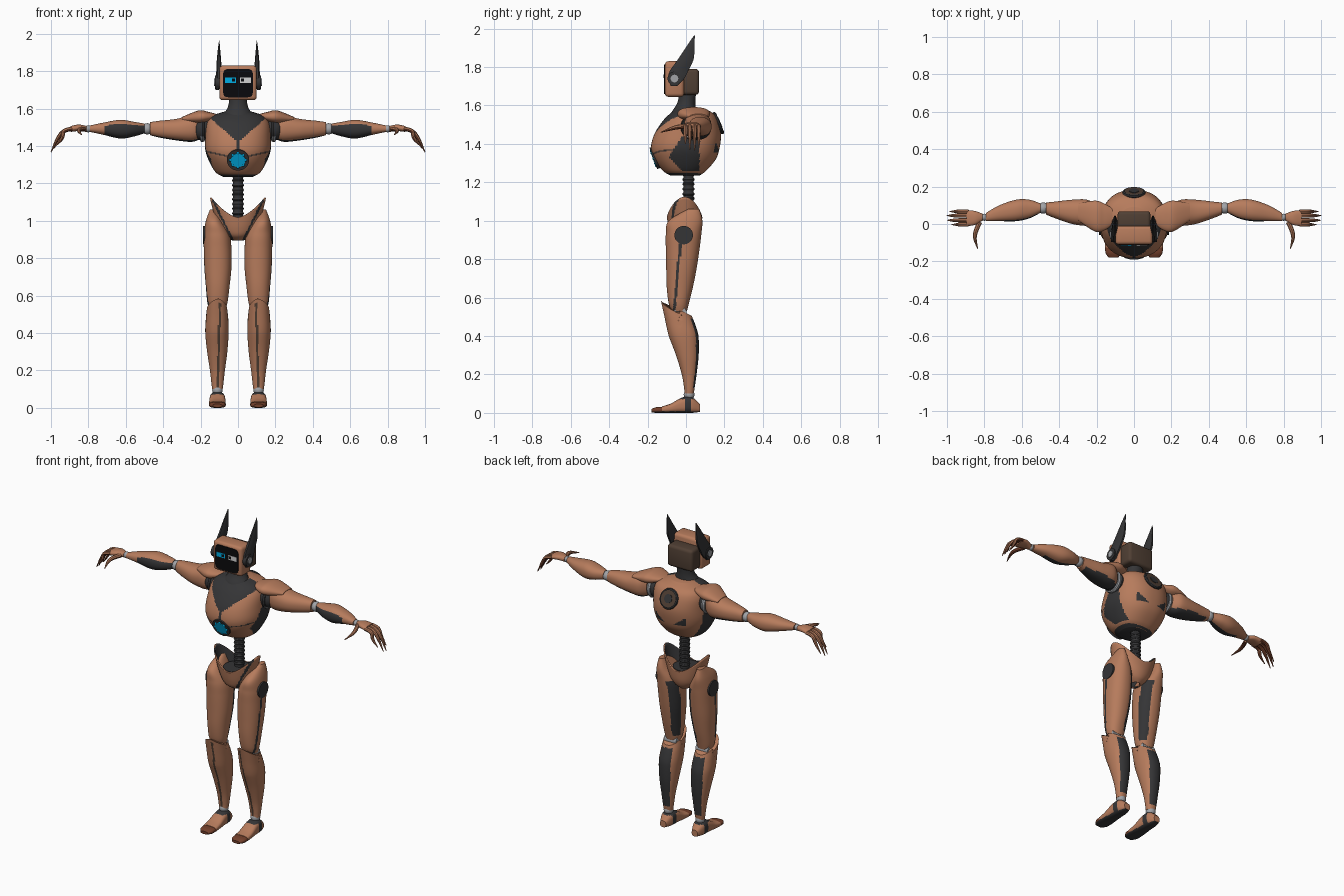
import bpy, bmesh, math
from mathutils import Vector, Matrix

if "Cube" in bpy.data.objects:
    bpy.data.objects.remove(bpy.data.objects["Cube"])

COLOURS = {"copper": (.47, .20, .108), "dark_grey": (.035, .035, .037), "black": (.003, .003, .004), "blue": (0, .42, .78),
           "light_grey": (.36, .37, .39), "dark_brown": (.08, .05, .034), "red_brown": (.17, .05, .024), "white": (.65, .65, .65)}
for n, c in COLOURS.items():
    bpy.data.materials.new(n).diffuse_color = (*c, 1)

def finish(name, bm, mat="copper", rule=None, mirror=False, angle=40):
    """Turn a bmesh into an object; rule(centre, normal) may pick a colour per face."""
    bmesh.ops.recalc_face_normals(bm, faces=bm.faces)
    me, used = bpy.data.meshes.new(name), [mat]
    for f in bm.faces:
        m = (rule and rule(f.calc_center_median(), f.normal)) or mat
        if m not in used:
            used.append(m)
        f.material_index = used.index(m)
    bm.to_mesh(me)
    bm.free()
    for m in used:
        me.materials.append(bpy.data.materials[m])
    ob = bpy.data.objects.new(name, me)
    bpy.context.collection.objects.link(ob)
    if mirror:
        ob.modifiers.new("mirror", "MIRROR").use_mirror_merge = False
    bpy.ops.object.select_all(action="DESELECT")
    ob.select_set(True)
    bpy.context.view_layer.objects.active = ob
    bpy.ops.object.shade_smooth_by_angle(angle=math.radians(angle))
    return ob

def smooth_keys(keys, rows):
    """Catmull-Rom interpolation through the section keys."""
    out, n = [], len(keys) - 1
    for i in range(rows + 1):
        k = min(int(i / rows * n), n - 1)
        t = i / rows * n - k
        p = [keys[max(0, min(n, k + d))] for d in (-1, 0, 1, 2)]
        out.append([0.5 * (2 * b + (c - a) * t + (2 * a - 5 * b + 4 * c - d) * t * t
                           + (3 * b - a - 3 * c + d) * t ** 3) for a, b, c, d in zip(*p)])
    return out

def bridge(bm, rings, cap=True):
    for r, q in zip(rings, rings[1:]):
        for j in range(len(r)):
            k = (j + 1) % len(r)
            bm.faces.new((r[j], r[k], q[k], q[j]))
    for r in (rings[0], rings[-1]) if cap else ():
        bm.faces.new(r)

def shell(name, keys, axis=2, rows=30, seg=40, power=2.3, warp=None, cap=True, **kw):
    """Loft of rounded sections; key = (position on axis, lo, hi, lo, hi of the other two axes)."""
    bm, rings = bmesh.new(), []
    u, v = [a for a in range(3) if a != axis]
    for t, l1, h1, l2, h2 in smooth_keys(keys, rows):
        rings.append([])
        for j in range(seg):
            a, p = math.tau * (j + 0.5) / seg, Vector((0, 0, 0))
            p[axis] = t
            for o, lo, hi, s in ((u, l1, h1, math.cos(a)), (v, l2, h2, math.sin(a))):
                p[o] = (lo + hi) / 2 + (hi - lo) / 2 * math.copysign(abs(s) ** (2 / power), s)
            rings[-1].append(bm.verts.new(warp(p) if warp else p))
    bridge(bm, rings, cap)
    return finish(name, bm, **kw)

def box(name, lo, hi, mat, bevel=0.0):
    bm, lo, hi = bmesh.new(), Vector(lo), Vector(hi)
    bmesh.ops.create_cube(bm, size=1, matrix=Matrix.Translation((lo + hi) / 2) @ Matrix.Diagonal((*(hi - lo), 1)))
    if bevel:
        bmesh.ops.bevel(bm, geom=bm.edges[:], offset=bevel, segments=3, affect="EDGES", profile=0.5)
    finish(name, bm, mat)

def facing(at, d):
    return Matrix.Translation(at) @ Vector(d).to_track_quat("Z", "Y").to_matrix().to_4x4()

def disc(name, at, r, depth, d, mat, **kw):
    bm = bmesh.new()
    bmesh.ops.create_cone(bm, cap_ends=True, segments=32, radius1=r, radius2=r, depth=depth, matrix=facing(at, d))
    finish(name, bm, mat, **kw)

def ball(name, at, r, mat, **kw):
    bm = bmesh.new()
    bmesh.ops.create_uvsphere(bm, u_segments=20, v_segments=12, radius=r, matrix=Matrix.Translation(at))
    finish(name, bm, mat, **kw)

def circle(n):
    return [(math.cos(math.tau * i / n), math.sin(math.tau * i / n)) for i in range(n)]

def ring(name, at, R, r, d, mat, **kw):
    """Torus facing a direction."""
    bm, m = bmesh.new(), facing(at, d)
    rings = [[bm.verts.new(m @ Vector(((R + r * p) * c, (R + r * p) * s, r * q))) for p, q in circle(8)] for c, s in circle(32)]
    bridge(bm, rings + rings[:1], False)
    finish(name, bm, mat, **kw)

def digit(name, pts, radii, **kw):
    """Tapered sweep along a few points."""
    bm, rings = bmesh.new(), []
    path = smooth_keys([(*p, r) for p, r in zip(pts, radii)], 12)
    for i, (*p, r) in enumerate(path):
        m = facing(p, Vector(path[min(i + 1, 12)][:3]) - Vector(path[max(i - 1, 0)][:3]))
        rings.append([bm.verts.new(m @ Vector((r * c, r * s, 0))) for c, s in circle(8)])
    bridge(bm, rings)
    finish(name, bm, mirror=True, **kw)

# Head: copper face frame, brown rear block, visor with two eyes, ears
box("head_front", (-.10, -.11, 1.645), (.10, -.01, 1.83), "copper", .018)
box("head_rear", (-.088, -.03, 1.655), (.088, .068, 1.79), "dark_brown", .018)
shell("visor", [(-.1135, -.08, .08, 1.66, 1.812), (-.106, -.08, .08, 1.66, 1.812)], axis=1, rows=1, power=7, mat="black")
for side, x, mat in (("left", -.04, "blue"), ("right", .04, "white")):
    box(side + "_eye", (x - .03, -.1155, 1.738), (x + .03, -.113, 1.766), mat)
    box(side + "_pupil", (x * .6 - .008, -.1165, 1.744), (x * .6 + .008, -.115, 1.76), "black")
shell("ear", [(1.70, .1, .12, -.08, -.045), (1.74, .095, .122, -.095, -.005), (1.78, .09, .118, -.088, .015),
              (1.84, .088, .116, -.045, .043), (1.92, .095, .108, .01, .046), (1.965, .099, .101, .042, .046)],
      rows=15, seg=8, power=2, mat="dark_grey", mirror=True, angle=30)
disc("ear_disc", (.11, -.06, 1.74), .036, .026, (1, 0, 0), "dark_grey", mirror=True)
disc("ear_cap", (.118, -.06, 1.74), .02, .02, (1, 0, 0), "light_grey", mirror=True)

# Neck
shell("neck", [(1.53, -.09, .09, -.09, .05), (1.57, -.076, .076, -.072, .05), (1.60, -.058, .058, -.052, .049),
               (1.625, -.05, .05, -.042, .049), (1.66, -.046, .046, -.036, .052)], rows=16, power=2, mat="dark_grey")

# Torso: dark collar, flanks, belly and back patches chosen by position
def torso_rule(c, n):
    x, y, z = abs(c.x), c.y, c.z
    collar = y < .02 and z > 1.42 + .87 * x
    flank = x > .09 and 1.26 < z < 1.47 and max(-.02 - .64 * (1.44 - z), -.02 - (z - 1.26)) < y < .07
    seam = y < 0 and (abs(z - 1.335 - .2 * x) < .003 or (x < .005 and z > 1.38))
    patch = y > .05 and .03 < x < .105 and 1.355 < z < 1.355 + .7 * (x - .03)
    return "dark_grey" if n.z < -.85 or collar or flank or seam or patch else None

shell("torso", [(1.235, -.08, .08, -.08, .07), (1.26, -.12, .12, -.12, .105), (1.32, -.155, .155, -.165, .155),
                (1.38, -.175, .175, -.182, .175), (1.45, -.175, .175, -.165, .182), (1.52, -.168, .168, -.12, .167),
                (1.56, -.14, .14, -.08, .14), (1.585, -.07, .07, -.045, .09)], rows=84, seg=112, rule=torso_rule, angle=60)
FRONT, BACK = Vector((0, -.94, -.34)), Vector((0, .92, .39))
core, vent = Vector((0, -.154, 1.33)), Vector((0, .168, 1.508))
disc("core_housing", core, .059, .034, FRONT, "dark_grey")
disc("core_light", core + FRONT * .003, .039, .034, FRONT, "blue")
for c, s in circle(8):
    ball("core_tooth", facing(core + FRONT * .014, FRONT) @ Vector((.04 * c, .04 * s, 0)), .008, "blue")
ring("back_vent_rim", vent, .052, .010, BACK, "dark_grey")
disc("back_vent", vent, .05, .018, BACK, "dark_brown")
disc("back_vent_cap", vent, .026, .024, BACK, "dark_grey")

# Spine
disc("spine_core", (0, .013, 1.14), .027, .24, (0, 0, 1), "dark_grey")
for i in range(9):
    ring("spine_rib", (0, .013, 1.04 + .025 * i), .022, .010, (0, 0, 1), "dark_grey")

# Pelvis: open bowl with raised hip crests and a dark lining
def crest(p):
    p.z += max(0, (p.z - .95) / .07) * (.105 * (abs(p.x) / .15) ** 1.6 - .002)
    return p

pelvis = shell("pelvis", [(.895, -.03, .03, -.04, .04), (.92, -.07, .07, -.075, .065), (.96, -.105, .105, -.09, .08),
                          (1.02, -.15, .15, -.10, .085)], rows=28, seg=96, power=2, warp=crest, cap=False, angle=60,
               rule=lambda c, n: "dark_grey" if c.y < 0 and abs(abs(c.x) - .03 - .5 * (c.z - .9)) < .006 else None)
if sum(f.normal.dot(f.center - Vector((0, 0, 1))) for f in pelvis.data.polygons) < 0:
    pelvis.data.flip_normals()
lining = pelvis.modifiers.new("lining", "SOLIDIFY")
lining.thickness, lining.material_offset = .008, 1
disc("pelvis_floor", (0, -.008, 1.0), .08, .04, (0, 0, 1), "dark_grey")

# Arms
shell("shoulder_pad", [(.11, .0, .08, 1.55, 1.57), (.16, -.035, .11, 1.53, 1.583), (.21, -.04, .125, 1.52, 1.59),
                       (.30, .02, .11, 1.53, 1.555)], axis=0, rows=16, mirror=True)
ball("shoulder_joint", (.185, .04, 1.49), .062, "dark_grey", mirror=True)
ring("shoulder_ring", (.19, .04, 1.488), .055, .013, (1, 0, 0), "dark_grey", mirror=True,
     rule=lambda c, n: "light_grey" if c.y > .04 or c.z < 1.45 else None)
shell("upper_arm", [(.205, .0, .10, 1.435, 1.555), (.25, -.01, .13, 1.422, 1.565), (.33, .0, .13, 1.43, 1.545),
                    (.42, .03, .12, 1.445, 1.535), (.47, .05, .115, 1.458, 1.528)], axis=0, mirror=True,
      rule=lambda c, n: "dark_grey" if c.x < .45 and n.z < -.6 and n.y > -.5 else None)
ball("elbow_joint", (.485, .085, 1.492), .03, "light_grey", mirror=True)
shell("forearm", [(.50, .06, .11, 1.468, 1.52), (.56, .03, .13, 1.45, 1.53), (.63, .015, .13, 1.44, 1.54),
                  (.72, .015, .10, 1.46, 1.525), (.79, .015, .06, 1.475, 1.51)], axis=0, mirror=True,
      rule=lambda c, n: "dark_grey" if c.x < .71 and n.y < .05 and n.z < .5 else None)
ball("wrist_joint", (.80, .036, 1.492), .019, "light_grey", mirror=True)
shell("palm", [(.81, .018, .055, 1.475, 1.507), (.85, -.005, .07, 1.48, 1.515), (.895, -.012, .074, 1.475, 1.507)],
      axis=0, rows=10, seg=24, mirror=True)
for y, tip in ((-.003, .975), (.02, .998), (.045, 1.0), (.067, .985)):
    digit("finger", [(.885, y, 1.493), (.93, y, 1.48), (.965 * tip, y, 1.44), (tip, y, 1.497 - (tip - .9) * 1.3)],
          (.011, .011, .009, .002), rule=lambda c, n: "red_brown" if n.z < -.1 else None)
digit("thumb", [(.825, .01, 1.492), (.846, -.04, 1.488), (.85, -.08, 1.478), (.835, -.132, 1.46)],
      (.013, .012, .009, .002), rule=lambda c, n: "red_brown" if n.z < -.1 else None)

# Legs: dark inner-back thigh and calf panels, thin seams
def thigh_rule(c, n):
    panel = .56 < c.z < .93 and n.x < 0 and .2 < n.y < .92
    seam = c.z < .88 and n.x > 0 and abs(c.y + .03 + .09 * (.88 - c.z)) < .007
    return "dark_grey" if panel or seam else None

def shin_rule(c, n):
    if .13 < c.z < .49 and n.y > .72:
        return "dark_grey"
    return "dark_brown" if c.z < .56 and n.y < 0 and abs(c.x - .098 - .03 * (.5 - c.z)) < .006 else None

def knee_peak(p):
    p.z += max(0, p.z - .40) / .12 * (-.5 * p.y - .35 * abs(p.x - .105) * (p.y < -.03))
    return p

shell("thigh", [(1.06, .115, .15, .01, .07), (1.0, .085, .172, -.09, .085), (.93, .045, .183, -.105, .08),
                (.85, .035, .183, -.105, .07), (.75, .035, .18, -.103, .055), (.65, .045, .172, -.10, .035),
                (.57, .055, .165, -.09, .015), (.53, .065, .155, -.075, .005)], rows=56, seg=72, power=2.2, rule=thigh_rule, mirror=True)
disc("hip_disc", (.172, -.012, .925), .048, .028, (1, 0, 0), "dark_grey", mirror=True)
disc("knee_joint", (.11, -.03, .52), .034, .085, (1, 0, 0), "light_grey", mirror=True)
shell("shin", [(.52, .058, .167, -.13, .03), (.47, .052, .172, -.112, .05), (.40, .05, .175, -.09, .065),
               (.30, .057, .165, -.052, .066), (.20, .07, .15, -.022, .055), (.13, .078, .142, -.01, .045),
               (.10, .082, .138, -.008, .04)], rows=56, seg=72, power=2.2, warp=knee_peak, rule=shin_rule, mirror=True)
ball("ankle_joint", (.11, .016, .095), .028, "light_grey", mirror=True)
shell("foot", [(.072, .09, .13, .005, .045), (.03, .072, .148, 0, .082), (-.02, .068, .152, 0, .08), (-.08, .066, .155, 0, .048),
               (-.125, .065, .156, 0, .034)], axis=1, rows=30, power=2.8, mirror=True,
      rule=lambda c, n: "dark_grey" if n.z < -.7 or abs(c.y - .012) < .018 or (n.z > .3 and c.z > .072) else None)
shell("toe", [(-.12, .066, .155, 0, .032), (-.155, .068, .152, 0, .03), (-.18, .085, .135, .003, .02)], axis=1, rows=10,
      power=2.8, mat="red_brown", mirror=True, rule=lambda c, n: "dark_grey" if n.z < -.7 else None)

for m in bpy.data.materials:
    if m.users and not m.is_grease_pencil:
        m.use_nodes = True
        m.node_tree.nodes["Principled BSDF"].inputs["Base Color"].default_value = m.diffuse_color
